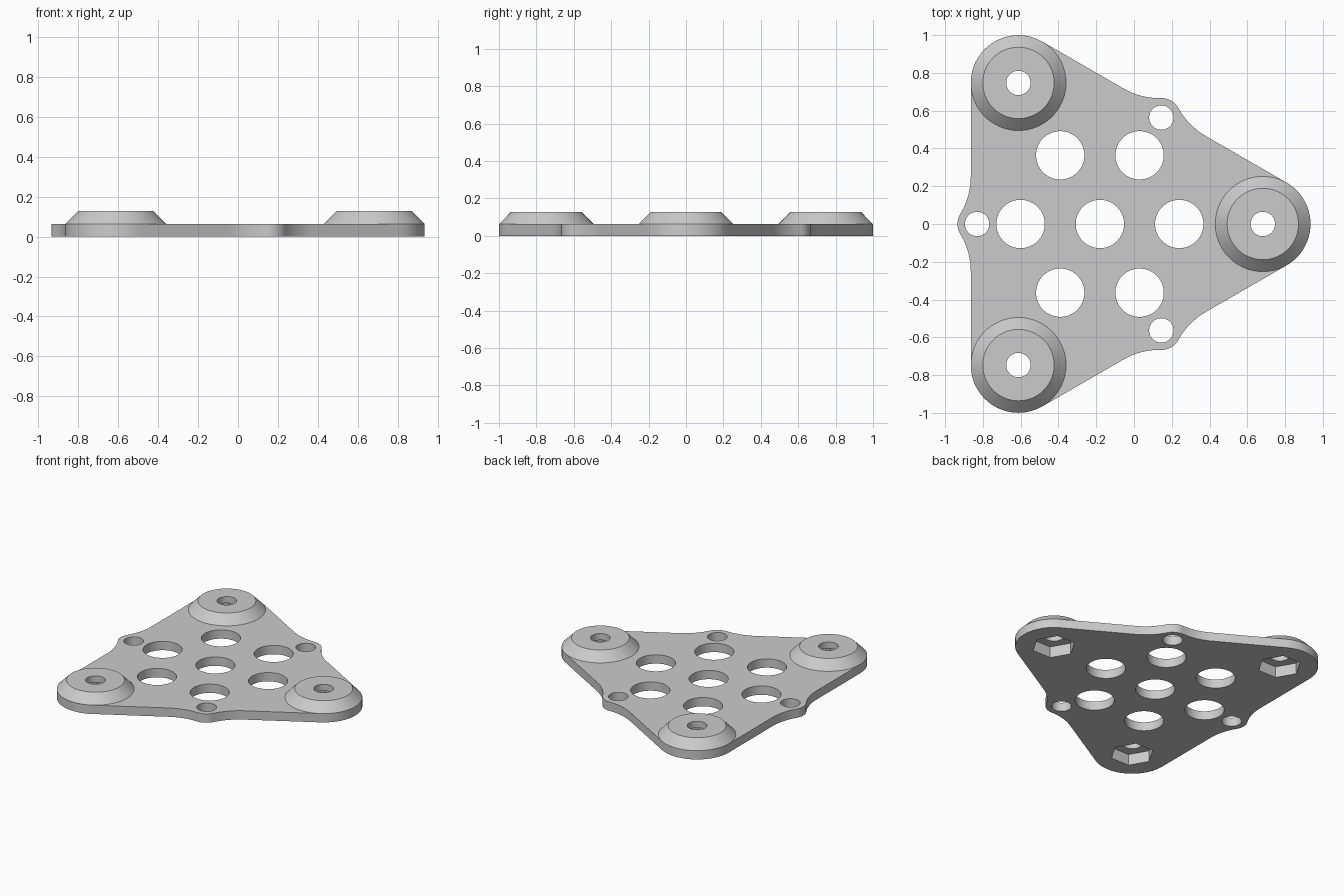
import bpy, bmesh
from math import sin, cos, pi, atan2, radians
from mathutils import Vector, Matrix

if "Cube" in bpy.data.objects:
    bpy.data.objects.remove(bpy.data.objects["Cube"], do_unlink=True)

# Dimensions
CENTRE = Vector((-0.1805, 0, 0))
PLATE_H, BOSS_H, POCKET_H = 0.0635, 0.127, 0.08
BOSS_DIST, BOSS_R, BOSS_TOP_R = 0.8625, 0.2525, 0.189
EAR_DIST, EAR_R, FILLET_T = 0.6505, 0.1035, 0.25
VENT_DIST, VENT_R, SCREW_R, NUT_R = 0.42, 0.128, 0.0645, 0.143

grey = bpy.data.materials.new("light grey")
grey.use_nodes = True
grey.diffuse_color = (0.6, 0.6, 0.6, 1)
grey.node_tree.nodes["Principled BSDF"].inputs["Base Color"].default_value = (0.6, 0.6, 0.6, 1)


def polar(dist, degrees):
    return Vector((dist * cos(radians(degrees)), dist * sin(radians(degrees)), 0))


def arc(centre, radius, start, end, steps):
    angles = [start + (end - start) * i / steps for i in range(steps + 1)]
    return [Vector((centre[0] + radius * cos(a), centre[1] + radius * sin(a), 0)) for a in angles]


def make_object(name, bm):
    bmesh.ops.recalc_face_normals(bm, faces=bm.faces)
    mesh = bpy.data.meshes.new(name)
    bm.to_mesh(mesh)
    bm.free()
    mesh.materials.append(grey)
    obj = bpy.data.objects.new(name, mesh)
    bpy.context.collection.objects.link(obj)
    return obj


def add_cone(bm, spot, r1, r2, z1, z2, sides=64, turn=0.0):
    matrix = Matrix.Translation(CENTRE + spot + Vector((0, 0, (z1 + z2) / 2))) @ Matrix.Rotation(turn, 4, "Z")
    bmesh.ops.create_cone(bm, cap_ends=True, segments=sides, radius1=r1, radius2=r2,
                          depth=z2 - z1, matrix=matrix)


def combine(target, tool, operation):
    mod = target.modifiers.new(operation.lower(), "BOOLEAN")
    mod.operation, mod.solver, mod.object = operation, "EXACT", tool
    bpy.context.view_layer.update()
    graph = bpy.context.evaluated_depsgraph_get()
    mesh = bpy.data.meshes.new_from_object(target.evaluated_get(graph))
    target.modifiers.clear()
    target.data = mesh
    bpy.data.objects.remove(tool, do_unlink=True)


# Plate outline: a round corner, then a filleted ear, three times around
edge = BOSS_DIST / 2 + BOSS_R
inset = edge - EAR_DIST
fillet = (FILLET_T ** 2 + inset ** 2 - EAR_R ** 2) / (2 * (EAR_R - inset))
phi = atan2(FILLET_T, fillet + inset)
ear = (arc((edge + fillet, -FILLET_T), fillet, pi, pi - phi, 12)
       + arc((EAR_DIST, 0), EAR_R, -phi, phi, 16)[1:-1]
       + arc((edge + fillet, FILLET_T), fillet, pi + phi, pi, 12))
corner = arc((BOSS_DIST, 0), BOSS_R, -pi / 3, pi / 3, 24)
outline = []
for k in range(3):
    outline += [Matrix.Rotation(radians(120 * k), 3, "Z") @ p for p in corner]
    outline += [Matrix.Rotation(radians(120 * k + 60), 3, "Z") @ p for p in ear]

bm = bmesh.new()
base = bm.faces.new([bm.verts.new(CENTRE + p) for p in outline])
top = bmesh.ops.extrude_face_region(bm, geom=[base])["geom"]
bmesh.ops.translate(bm, vec=(0, 0, PLATE_H), verts=[v for v in top if isinstance(v, bmesh.types.BMVert)])
if base not in bm.faces[:]:
    pass
elif not any(len(f.verts) > 4 and f.calc_center_median().z < PLATE_H / 2 for f in bm.faces):
    bm.faces.new([v for v in base.verts])
plate = make_object("mounting_plate", bm)

# Bevelled bosses on the three corners, sunk a little into the plate
for k in range(3):
    spot = polar(BOSS_DIST, 120 * k)
    bm = bmesh.new()
    rings = []
    for r, z in ((BOSS_R - 0.0005, PLATE_H / 2), (BOSS_R - 0.0005, PLATE_H), (BOSS_TOP_R, BOSS_H)):
        ring = [bm.verts.new(CENTRE + spot + p + Vector((0, 0, z)))
                for p in arc((0, 0), r, 0, 2 * pi, 72)[:-1]]
        rings.append(ring)
    for low, high in zip(rings, rings[1:]):
        for i in range(len(low)):
            j = (i + 1) % len(low)
            bm.faces.new((low[i], low[j], high[j], high[i]))
    bm.faces.new(rings[0])
    bm.faces.new(rings[-1])
    combine(plate, make_object("boss", bm), "UNION")

# Vent holes and ear screw holes
bm = bmesh.new()
vents = [Vector((0, 0, 0))] + [polar(VENT_DIST, 60 * k) for k in range(6)]
for spot in vents:
    add_cone(bm, spot, VENT_R, VENT_R, -0.1, 0.3)
for k in range(3):
    add_cone(bm, polar(EAR_DIST, 60 + 120 * k), SCREW_R, SCREW_R, -0.1, 0.3, 48)
    add_cone(bm, polar(BOSS_DIST, 120 * k), SCREW_R, SCREW_R, -0.1, 0.3, 48)
combine(plate, make_object("hole_cutter", bm), "DIFFERENCE")

# Hexagonal nut pockets under the bosses
bm = bmesh.new()
for k in range(3):
    add_cone(bm, polar(BOSS_DIST, 120 * k), NUT_R, NUT_R, -0.1, POCKET_H, 6, pi / 6)
combine(plate, make_object("nut_cutter", bm), "DIFFERENCE")

# Smooth curved walls, keep edges sharp
bpy.ops.object.select_all(action="DESELECT")
plate.select_set(True)
bpy.context.view_layer.objects.active = plate
bpy.ops.object.shade_smooth_by_angle(angle=radians(30))
